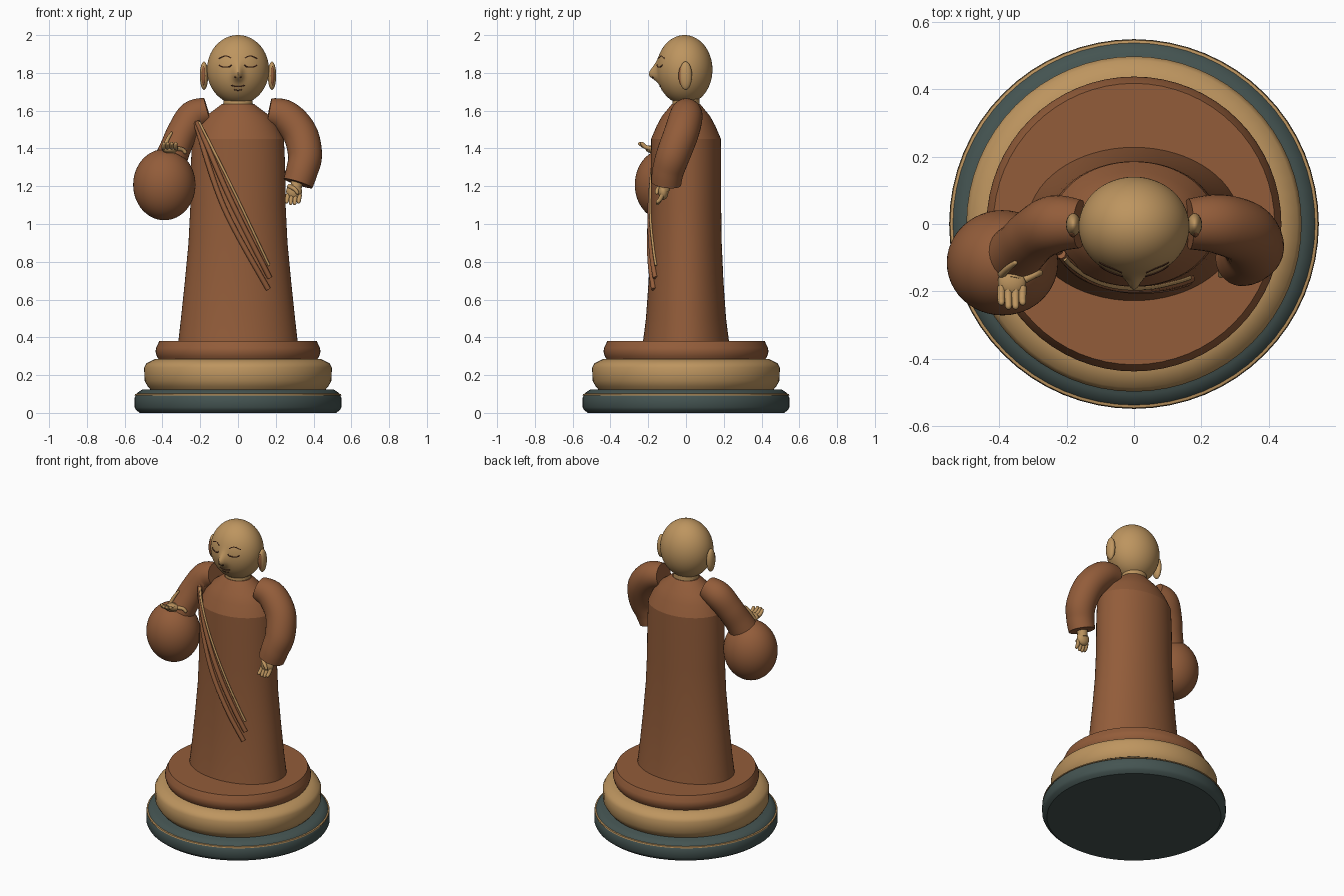
import bpy, bmesh, math
from mathutils import Vector

if "Cube" in bpy.data.objects:
    bpy.data.objects.remove(bpy.data.objects["Cube"])


def mat(name, col):
    m = bpy.data.materials.new(name)
    m.diffuse_color = (*col, 1)
    m.use_nodes = True
    m.node_tree.nodes["Principled BSDF"].inputs["Base Color"].default_value = m.diffuse_color
    return m


BROWN = mat("robe brown", (0.29, 0.108, 0.042))
TAN = mat("skin tan", (0.51, 0.30, 0.115))
TEAL = mat("dark teal", (0.058, 0.088, 0.083))
LINE = mat("dark brown line", (0.10, 0.035, 0.018))


def finish(name, bm, m, angle=35):
    bmesh.ops.recalc_face_normals(bm, faces=bm.faces)
    me = bpy.data.meshes.new(name)
    bm.to_mesh(me)
    bm.free()
    ob = bpy.data.objects.new(name, me)
    bpy.context.collection.objects.link(ob)
    me.materials.append(m)
    bpy.ops.object.select_all(action='DESELECT')
    ob.select_set(True)
    bpy.context.view_layer.objects.active = ob
    bpy.ops.object.shade_smooth_by_angle(angle=math.radians(angle))
    return ob


def skin_rings(name, rings, m, angle=35):
    """Join rings of points into a capped shell."""
    bm = bmesh.new()
    vs = [[bm.verts.new(p) for p in r] for r in rings]
    n = len(vs[0])
    for a, b in zip(vs, vs[1:]):
        for i in range(n):
            bm.faces.new((a[i], a[(i + 1) % n], b[(i + 1) % n], b[i]))
    bm.faces.new(vs[0][::-1])
    bm.faces.new(vs[-1])
    return finish(name, bm, m, angle)


def lathe(name, profile, m, n=64, angle=35):
    """profile: (z, x radius, y radius)"""
    rings = [[(rx * math.cos(2 * math.pi * i / n), ry * math.sin(2 * math.pi * i / n), z)
              for i in range(n)] for z, rx, ry in profile]
    return skin_rings(name, rings, m, angle)


def spline(pts, steps):
    """Catmull-Rom through tuples of any length."""
    P = [pts[0]] + list(pts) + [pts[-1]]
    out = []
    for k in range(1, len(P) - 2):
        for s in range(steps):
            t = s / steps
            out.append([0.5 * (2 * b + (c - a) * t + (2 * a - 5 * b + 4 * c - d) * t * t
                               + (3 * b - a - 3 * c + d) * t ** 3)
                        for a, b, c, d in zip(*P[k - 1:k + 3])])
    return out + [list(pts[-1])]


def tube(name, pts, m, n=12, steps=6, round_end=False):
    """pts: (x, y, z, radius)"""
    path = spline(pts, steps)
    if round_end:
        a, b = Vector(path[-2][:3]), Vector(path[-1][:3])
        d, r = (b - a).normalized(), path[-1][3]
        path += [[*(b + d * r * f), r * g] for f, g in ((.5, .85), (.85, .5), (1, .1))]
    c = [Vector(p[:3]) for p in path]
    rings, u = [], None
    for i, p in enumerate(path):
        d = (c[min(i + 1, len(c) - 1)] - c[max(i - 1, 0)]).normalized()
        u = (u or d.orthogonal())
        u = (u - d * u.dot(d)).normalized()
        v = d.cross(u)
        rings.append([c[i] + p[3] * (u * math.cos(2 * math.pi * j / n) + v * math.sin(2 * math.pi * j / n))
                      for j in range(n)])
    return skin_rings(name, rings, m, 50)


def ball(name, loc, rad, m, seg=48, shape=None):
    bm = bmesh.new()
    bmesh.ops.create_uvsphere(bm, u_segments=seg, v_segments=seg * 2 // 3, radius=1)
    for v in bm.verts:
        v.co = Vector([l + c * r for l, c, r in zip(loc, v.co, rad)])
        if shape:
            shape(v.co)
    return finish(name, bm, m, 60)


# Stepped round base
def disc(name, prof, m):
    lathe(name, [(z, r, r) for z, r in prof], m)


disc("base_bottom", [(0, .52), (.015, .54), (.03, .548), (.08, .548), (.105, .535), (.125, .505)], TEAL)
disc("base_trim_ring", [(.091, .535), (.093, .547), (.100, .545), (.103, .53)], TAN)
disc("base_middle", [(.12, .46), (.14, .478), (.17, .495), (.24, .497), (.262, .485), (.285, .44)], TAN)
disc("base_top", [(.28, .418), (.30, .43), (.325, .437), (.345, .433), (.38, .417)], BROWN)

# Long robe
ROBE = [(.375, .316, .228), (.5, .302, .212), (.7, .281, .198), (.9, .262, .189), (1.1, .252, .186),
        (1.3, .25, .186), (1.45, .243, .185), (1.52, .21, .155), (1.57, .172, .128), (1.635, .085, .075)]
lathe("robe", ROBE, BROWN, angle=20)


def robe_y(x, z):
    for (z0, a0, b0), (z1, a1, b1) in zip(ROBE, ROBE[1:]):
        if z <= z1:
            t = (z - z0) / (z1 - z0)
            a, b = a0 + (a1 - a0) * t, b0 + (b1 - b0) * t
            return -b * math.sqrt(max(.15, 1 - (x / a) ** 2))
    return -.08


# Diagonal sash folds with a tan edge
def sash(name, start, mid, end, r, m):
    pts = spline([start, mid, end], 8)
    tube(name, [(x, robe_y(x, min(z, 1.45)) - .004, z, r) for x, z in pts], m, 8, 2)


sash("sash_edge", (-.205, 1.54), (-.02, 1.17), (.165, .78), .007, TAN)
sash("sash_fold_upper", (-.215, 1.54), (-.04, 1.13), (.168, .715), .014, BROWN)
sash("sash_fold_lower", (-.225, 1.54), (-.075, 1.09), (.160, .655), .014, BROWN)

# Neck and head, with the nose drawn out of the face
lathe("neck", [(1.60, .082, .075), (1.64, .078, .072), (1.69, .078, .072)], TAN)
HC, HR = (0, -.008, 1.817), (.164, .148, .183)


def nose(x, z):
    s = .05 if z > 1.79 else .03
    return .042 * math.exp(-(x / .024) ** 2 - ((z - 1.79) / s) ** 2)


def pull(co):
    if co.y < HC[1]:
        co.y -= nose(co.x, co.z)


ball("head", HC, HR, TAN, 96, pull)


def face_line(name, pts, r=.004):
    out = []
    for x, z in spline(pts, 6):
        q = 1 - (x / HR[0]) ** 2 - ((z - HC[2]) / HR[2]) ** 2
        out.append((x, HC[1] - HR[1] * math.sqrt(q) - nose(x, z), z, r))
    tube(name, out, LINE, 6, 1)


# Mirrored face details and ears
for s, side in ((-1, "right"), (1, "left")):
    face_line(side + "_eye", [(s * .034, 1.842), (s * .05, 1.832), (s * .082, 1.832), (s * .10, 1.842)])
    face_line(side + "_brow", [(s * .036, 1.878), (s * .065, 1.89), (s * .102, 1.876)], .003)
    face_line(side + "_nostril", [(s * .010, 1.775), (s * .017, 1.778)], .004)
    ball(side + "_ear", (s * .18, -.002, 1.785), (.022, .034, .075), TAN, 24)
    ball(side + "_ear_inner", (s * .182, -.022, 1.785), (.012, .018, .053), BROWN, 16)
face_line("mouth_upper", [(-.036, 1.735), (-.012, 1.728), (.012, 1.728), (.036, 1.735)], .003)
face_line("mouth_lower", [(-.022, 1.712), (0, 1.708), (.022, 1.712)], .003)

# Sleeves
tube("left_sleeve", [(.163, 0, 1.592, .075), (.25, 0, 1.568, .088), (.328, -.025, 1.48, .092),
                     (.355, -.068, 1.365, .09), (.338, -.095, 1.28, .084), (.318, -.105, 1.215, .08)],
     BROWN, 32)
tube("right_sleeve", [(-.160, 0, 1.598, .072), (-.235, 0, 1.57, .085), (-.292, -.03, 1.49, .082),
                      (-.328, -.065, 1.41, .082), (-.352, -.09, 1.35, .086)], BROWN, 32)

# Round sack beside the raised hand
ball("sack", (-.39, -.115, 1.208), (.165, .156, .188), BROWN)

# Hand resting on the sack: palm, fingers, thumb
tube("right_wrist", [(-.345, -.09, 1.37, .03), (-.358, -.165, 1.392, .03)], TAN)
ball("right_palm", (-.362, -.172, 1.396), (.042, .042, .022), TAN, 24)
for i in range(4):
    x = -.393 + i * .021
    tip = -.232 - (.012 if i in (1, 2) else 0)
    tube(f"right_finger_{i}", [(x, -.185, 1.40, .012), (x - .001, -.215, 1.408, .0115),
                               (x, tip, 1.425, .010)], TAN, 10, 4, True)
tube("right_thumb", [(-.392, -.15, 1.40, .012), (-.372, -.13, 1.45, .010), (-.352, -.115, 1.482, .007)],
     TAN, 10, 4, True)
tube("right_bead_cord", [(-.325, -.165, 1.40, .012), (-.295, -.15, 1.395, .011), (-.28, -.145, 1.38, .010)],
     TAN, 10, 4, True)

# Lowered hand
tube("left_wrist", [(.318, -.105, 1.25, .034), (.305, -.115, 1.18, .03)], TAN)
ball("left_palm", (.297, -.12, 1.172), (.042, .027, .044), TAN, 24)
for i in range(4):
    x = .264 + i * .021
    low = 1.118 - (.008 if i in (1, 2) else 0)
    tube(f"left_finger_{i}", [(x, -.125, 1.155, .012), (x - .004, -.138, 1.13, .0115),
                              (x - .006, -.15, low, .010)], TAN, 10, 4, True)
tube("left_thumb", [(.268, -.125, 1.20, .012), (.30, -.15, 1.185, .011), (.315, -.155, 1.165, .009)],
     TAN, 10, 4, True)
